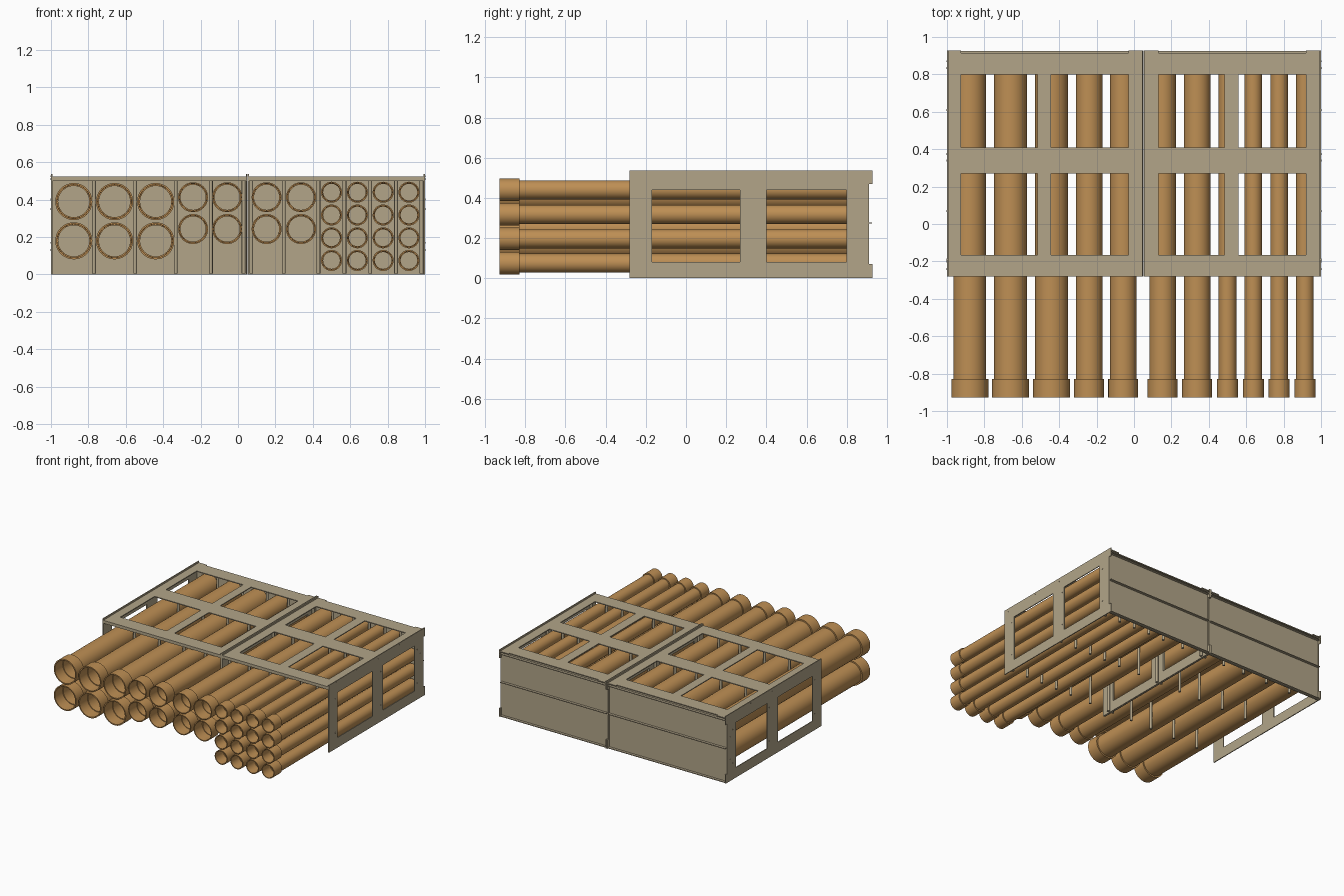
import bpy, bmesh, math
from mathutils import Vector

if "Cube" in bpy.data.objects:
    bpy.data.objects.remove(bpy.data.objects["Cube"])


def material(name, rgb):
    m = bpy.data.materials.new(name)
    m.diffuse_color = (*rgb, 1)
    m.use_nodes = True
    m.node_tree.nodes["Principled BSDF"].inputs["Base Color"].default_value = m.diffuse_color
    return m


TAN = material("tan sheet metal", (0.445, 0.376, 0.25))
BROWN = material("brown tube", (0.515, 0.275, 0.089))


def add(name, bm, mat):
    bmesh.ops.recalc_face_normals(bm, faces=bm.faces)
    me = bpy.data.meshes.new(name)
    bm.to_mesh(me)
    bm.free()
    me.materials.append(mat)
    ob = bpy.data.objects.new(name, me)
    bpy.context.collection.objects.link(ob)
    return ob


def smooth(ob):
    bpy.ops.object.select_all(action='DESELECT')
    ob.select_set(True)
    bpy.context.view_layer.objects.active = ob
    bpy.ops.object.shade_smooth_by_angle(angle=math.radians(35))


def plate(name, axis, offset, thick, outer, holes=()):
    """Sheet with rectangular cut-outs; rectangles are (u0, u1, v0, v1)."""
    rects = [outer, *holes]
    us = sorted({u for r in rects for u in r[:2]})
    vs = sorted({v for r in rects for v in r[2:]})
    put = {'x': lambda u, v: (offset, u, v), 'y': lambda u, v: (u, offset, v),
           'z': lambda u, v: (u, v, offset)}[axis]
    bm = bmesh.new()
    for u0, u1 in zip(us, us[1:]):
        for v0, v1 in zip(vs, vs[1:]):
            u, v = (u0 + u1) / 2, (v0 + v1) / 2
            if any(h[0] < u < h[1] and h[2] < v < h[3] for h in holes):
                continue
            bm.faces.new([bm.verts.new(put(*p)) for p in
                          ((u0, v0), (u1, v0), (u1, v1), (u0, v1))])
    bmesh.ops.remove_doubles(bm, verts=bm.verts, dist=1e-5)
    ext = bmesh.ops.extrude_face_region(bm, geom=bm.faces[:], use_keep_orig=True)
    move = Vector([thick if a == axis else 0 for a in 'xyz'])
    bmesh.ops.translate(bm, vec=move, verts=[g for g in ext['geom']
                                             if isinstance(g, bmesh.types.BMVert)])
    return add(name, bm, TAN)


def rod(name, start, axis, radius, length, segs=12):
    bm = bmesh.new()
    bmesh.ops.create_cone(bm, cap_ends=True, segments=segs, radius1=radius,
                          radius2=radius, depth=length)
    q = Vector((0, 0, 1)).rotation_difference(Vector(axis))
    for v in bm.verts:
        v.co = q @ v.co + Vector(start) + Vector(axis) * length / 2
    return add(name, bm, TAN)


def tube_mesh(name, collar, r, segs=48):
    """Hollow tube along y with a wider collar at the front."""
    wall = r * 0.055
    prof = [(-.928, collar), (-.83, collar), (-.83, r), (.89, r), (.89, r - wall),
            (-.83, r - wall), (-.83, r + .001), (-.928, r + .002)]
    bm = bmesh.new()
    rings = [[bm.verts.new((rad * math.cos(t), y, rad * math.sin(t)))
              for t in (2 * math.pi * i / segs for i in range(segs))] for y, rad in prof]
    for a, b in zip(rings, rings[1:] + rings[:1]):
        for i in range(segs):
            j = (i + 1) % segs
            bm.faces.new((a[i], a[j], b[j], b[i]))
    return add(name, bm, BROWN)


# Tube groups: collar radius, tube radius, columns, rows
GROUPS = {
    "large_tube": (.099, .088, (-.878, -.66, -.44), (.39, .18)),
    "medium_tube": (.080, .071, (-.24, -.058, .153, .337), (.413, .243)),
    "small_tube": (.056, .047, (.50, .638, .776, .914), (.44, .318, .196, .075)),
}
for name, (collar, r, cols, rows) in GROUPS.items():
    first = tube_mesh(name, collar, r)
    smooth(first)
    spots = [(x, z) for x in cols for z in rows]
    first.location = (spots[0][0], 0, spots[0][1])
    for x, z in spots[1:]:
        ob = bpy.data.objects.new(name, first.data)
        ob.location = (x, 0, z)
        bpy.context.collection.objects.link(ob)

# Side panels, with windows and a notched rear edge
side_holes = [(-.17, .27, .08, .44), (.40, .80, .08, .44), (.91, .928, .07, .47)]
for label, x in (("left_outer", -1), ("left_inner", .042),
                 ("right_inner", .052), ("right_outer", .993)):
    plate(label + "_side_panel", 'x', x, .007, (-.28, .928, 0, .537), side_holes)

# The two bays: top frame, front lip, rear wall and its ledges
BAYS = {
    "left": (-.993, .042, [(-.925, -.515), (-.445, -.03)]),
    "right": (.059, .993, [(.13, .485), (.56, .92)]),
}
for label, (x0, x1, wins) in BAYS.items():
    holes = [(a, b, c, d) for a, b in wins for c, d in ((-.165, .27), (.41, .80))]
    holes.append((wins[0][0], wins[1][1], .915, .928))
    plate(label + "_top_frame", 'z', .517, .007, (x0, x1, -.28, .928), holes)
    plate(label + "_front_lip", 'y', -.28, .006, (x0, x1, .50, .517))
    plate(label + "_rear_wall", 'y', .90, .006, (x0, x1, 0, .517))
    for z in (.003, .272, .497):
        plate(label + "_rear_ledge", 'z', z, .006, (x0, x1, .906, .926))

# Vertical spacer posts between the tube columns
for x in (-.77, -.55, -.333, -.145, .03, .071, .245, .43, .569, .707, .845, .981):
    for y in (-.205, .345, .845):
        smooth(rod("spacer_post", (x, y, .005), (0, 0, 1), .010, .512))

# Rivets on the outer side panels
rivets = [(y, z) for y in (-.2, .375, .835) for z in (.13, .40)]
rivets += [(.87, .35), (.87, .17), (-.24, .51), (-.19, .525), (.07, .525),
           (.34, .51), (.61, .525)]
for y, z in rivets:
    for s in (-1, 1):
        rod("rivet", (s * .998, y, z), (s, 0, 0), .005, .004, 8)
